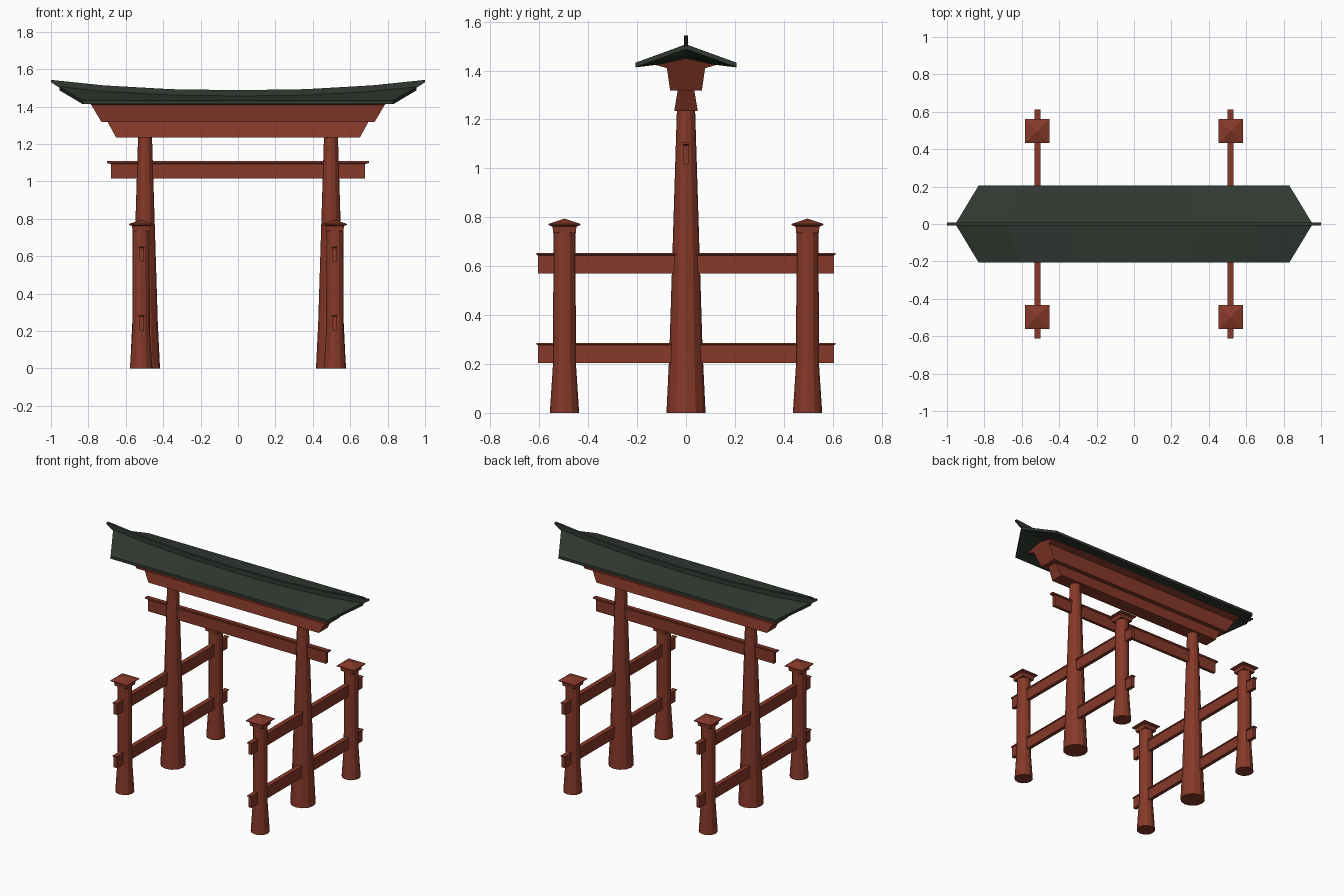
import bpy, bmesh, math

if "Cube" in bpy.data.objects:
    bpy.data.objects.remove(bpy.data.objects["Cube"])

def mat(name, col):
    m = bpy.data.materials.new(name)
    m.diffuse_color = (*col, 1)
    m.use_nodes = True
    m.node_tree.nodes["Principled BSDF"].inputs["Base Color"].default_value = m.diffuse_color
    return m

RED = mat("vermilion wood", (0.24, 0.041, 0.022))
GREEN = mat("dark green roof", (0.031, 0.042, 0.032))

def loft(name, rings, material):
    """Closed solid through a list of rings with equal point counts."""
    bm = bmesh.new()
    vs = [[bm.verts.new(p) for p in r] for r in rings]
    n = len(rings[0])
    for a, b in zip(vs, vs[1:]):
        for i in range(n):
            j = (i + 1) % n
            bm.faces.new((a[i], a[j], b[j], b[i]))
    bm.faces.new(vs[0])
    bm.faces.new(vs[-1])
    bmesh.ops.recalc_face_normals(bm, faces=bm.faces)
    me = bpy.data.meshes.new(name)
    bm.to_mesh(me)
    bm.free()
    me.materials.append(material)
    ob = bpy.data.objects.new(name, me)
    bpy.context.collection.objects.link(ob)
    return ob

def rects(name, x, y, levels, material=RED):
    """Stacked rectangles: levels of (half x, half y, z)."""
    return loft(name, [[(x - a, y - b, z), (x + a, y - b, z), (x + a, y + b, z), (x - a, y + b, z)]
                       for a, b, z in levels], material)

def column(name, x, y, profile, n=12):
    """Round post from (radius, z) profile."""
    return loft(name, [[(x + r * math.cos(2 * math.pi * i / n), y + r * math.sin(2 * math.pi * i / n), z)
                        for i in range(n)] for r, z in profile], RED)

def curve(x):
    return 0.055 * abs(x) ** 2.3

STATIONS = (-1, -0.72, -0.36, 0, 0.36, 0.72, 1)

for s, side in ((-1, "left"), (1, "right")):
    # main pillars
    column(f"main_pillar_{side}", s * 0.497, 0, [(0.08, 0), (0.068, 0.25), (0.037, 1.25)])
    # side rails with a thin overhanging top
    for z, lvl in ((0.204, "lower"), (0.571, "upper")):
        rects(f"side_rail_{lvl}_{side}", s * 0.515, 0,
              [(0.0125, 0.605, z), (0.0125, 0.605, z + 0.073),
               (0.016, 0.612, z + 0.076), (0.016, 0.612, z + 0.082)])
    # support posts with neck and pyramid cap
    for t, end in ((-1, "front"), (1, "back")):
        x, y = s * 0.518, t * 0.497
        column(f"support_post_{end}_{side}", x, y, [(0.06, 0), (0.047, 0.2), (0.045, 0.738)])
        rects(f"post_cap_{end}_{side}", x, y,
              [(0.046, 0.046, 0.735), (0.049, 0.049, 0.762), (0.065, 0.065, 0.768),
               (0.065, 0.065, 0.773), (0.002, 0.002, 0.794)])

# tie beam
rects("tie_beam", 0, 0, [(0.68, 0.0105, 1.015), (0.68, 0.0105, 1.094),
                         (0.70, 0.014, 1.098), (0.70, 0.014, 1.108)])

# lower lintel, narrowing upward in depth and widening in length
rects("lower_lintel", 0, 0, [(0.652, 0.048, 1.235), (0.698, 0.034, 1.32)])

# upper lintel, flaring out under the roof
loft("upper_lintel", [[(0.73 * t, -0.065, 1.318), (0.785 * t, -0.078, 1.41), (0.80 * t, -0.125, 1.423),
                       (0.80 * t, 0, 1.45), (0.80 * t, 0.125, 1.423), (0.785 * t, 0.078, 1.41),
                       (0.73 * t, 0.065, 1.318)] for t in (-1, 1)], RED)

# roof slab: curved ridge, straight eaves, slanted ends
rings = []
for t in STATIONS:
    xr, xe = 0.955 * t, 0.83 * t
    zr = 1.458 + curve(xr)
    rings.append([(xr, 0, zr), (xe, -0.207, 1.432), (xe, -0.207, 1.413),
                  (xr, 0, zr - 0.02), (xe, 0.207, 1.413), (xe, 0.207, 1.432)])
loft("roof", rings, GREEN)

# ridge bar, longer at the top
rings = []
for t in STATIONS:
    xb, zt = 0.955 * t, 1.488 + curve(t)
    zb = 1.452 + curve(xb)
    rings.append([(xb, -0.008, zb), (t, -0.008, zt - 0.012), (t, -0.008, zt),
                  (t, 0.008, zt), (t, 0.008, zt - 0.012), (xb, 0.008, zb)])
loft("ridge_bar", rings, GREEN)
